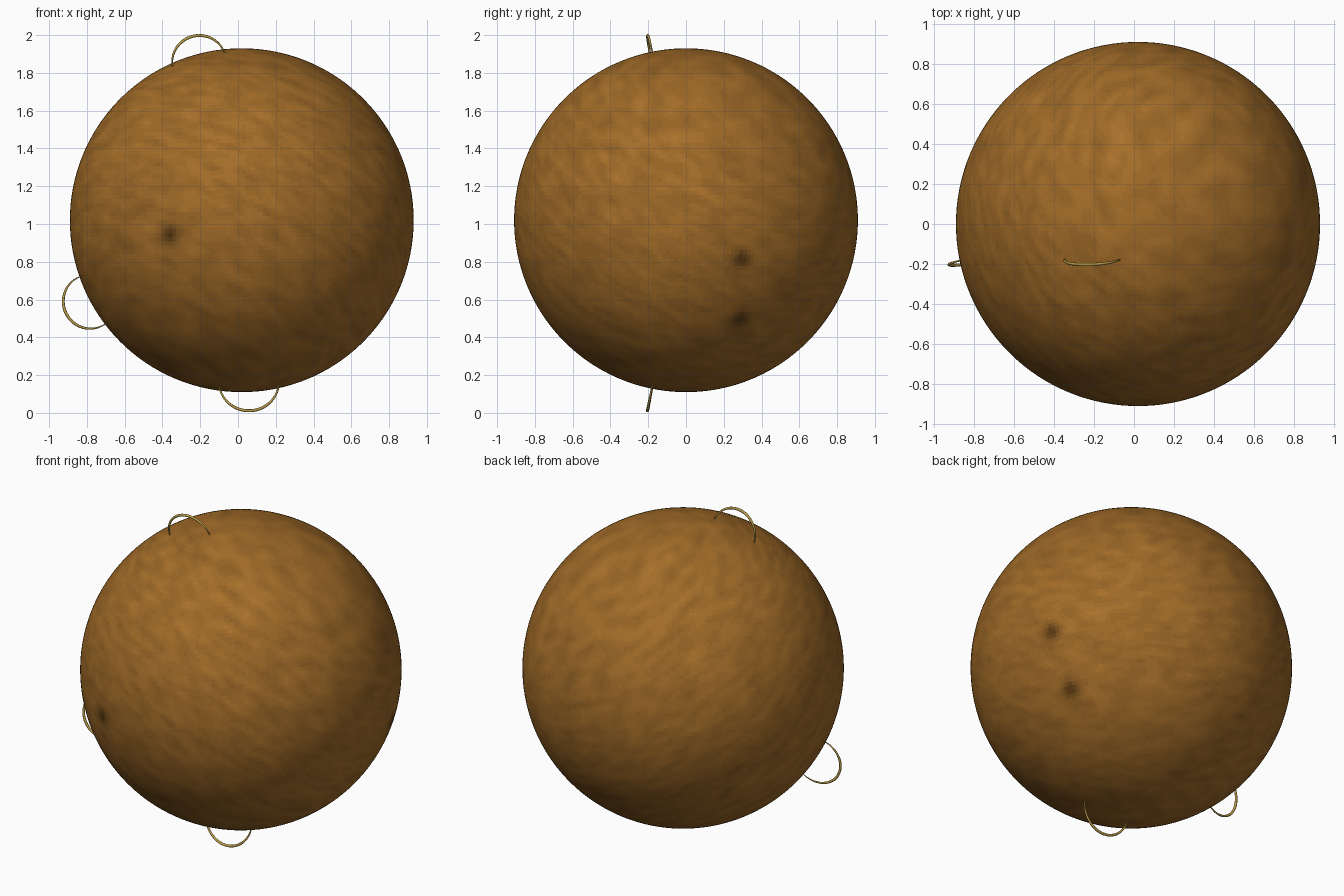
import bpy, math
from mathutils import Vector, noise

if "Cube" in bpy.data.objects:
    bpy.data.objects.remove(bpy.data.objects["Cube"])

CENTRE = Vector((0.02, 0.0, 1.02))
RADIUS = 0.91


def material(name, rgb):
    m = bpy.data.materials.new(name)
    m.diffuse_color = (*rgb, 1.0)
    m.use_nodes = True
    m.node_tree.nodes["Principled BSDF"].inputs["Base Color"].default_value = m.diffuse_color
    return m


# Glowing ball with graded shades from dark spot to bright granule
bpy.ops.mesh.primitive_uv_sphere_add(segments=256, ring_count=128,
                                     radius=RADIUS, location=CENTRE)
ball = bpy.context.object
ball.name = "star_body"
bpy.ops.object.shade_smooth()
LEVELS = 14
BASE = (0.34, 0.14, 0.02)
for i in range(LEVELS):
    f = 0.2 + 1.3 * i / (LEVELS - 1)
    ball.data.materials.append(material(f"surface_shade_{i}", [c * f for c in BASE]))

# Dark spots: one on the front, two on the right
spots = [Vector((-0.38, -0.82, -0.08)), Vector((0.835, 0.297, -0.207)),
         Vector((0.69, 0.286, -0.52))]
for face in ball.data.polygons:
    p = face.center
    n = noise.noise(Vector((p.x * 9, p.y * 9, p.z * 18 + p.x * 7 + p.y * 7)))
    shade = 1.0 + 0.28 * n
    for s in spots:
        shade *= 1 - 0.75 * math.exp(-((p - s).length / 0.06) ** 2)
    level = round((shade - 0.2) / 1.3 * (LEVELS - 1))
    face.material_index = max(0, min(LEVELS - 1, level))

# Thin arched loops standing on the surface, thickest at the crown
gold = material("loop_gold", (0.50, 0.34, 0.07))


def surface_loop(name, direction, dist, size, thick=0.008):
    out = Vector(direction).normalized()
    side = out.cross(Vector((0, 1, 0))).normalized()
    curve = bpy.data.curves.new(name, "CURVE")
    curve.dimensions = "3D"
    curve.bevel_depth = thick
    curve.bevel_resolution = 2
    count = 41
    line = curve.splines.new("POLY")
    line.points.add(count - 1)
    for i, pt in enumerate(line.points):
        t = i / (count - 1)
        a = math.pi * (1.16 * t - 0.08)
        pos = CENTRE + out * (dist + size * math.sin(a)) + side * size * math.cos(a)
        pt.co = (*pos, 1)
        pt.radius = 0.25 + 0.75 * math.sin(math.pi * t)
    obj = bpy.data.objects.new(name, curve)
    bpy.context.collection.objects.link(obj)
    bpy.ops.object.select_all(action="DESELECT")
    obj.select_set(True)
    bpy.context.view_layer.objects.active = obj
    bpy.ops.object.convert(target="MESH")
    obj = bpy.context.object
    obj.data.materials.append(gold)
    bpy.ops.object.shade_smooth()


surface_loop("top_loop", (-0.262, -0.203, 0.972), 0.885, 0.143)
surface_loop("left_loop", (-0.922, -0.205, -0.495), 0.930, 0.143)
surface_loop("bottom_loop", (0.045, -0.203, -1.005), 0.870, 0.160)
